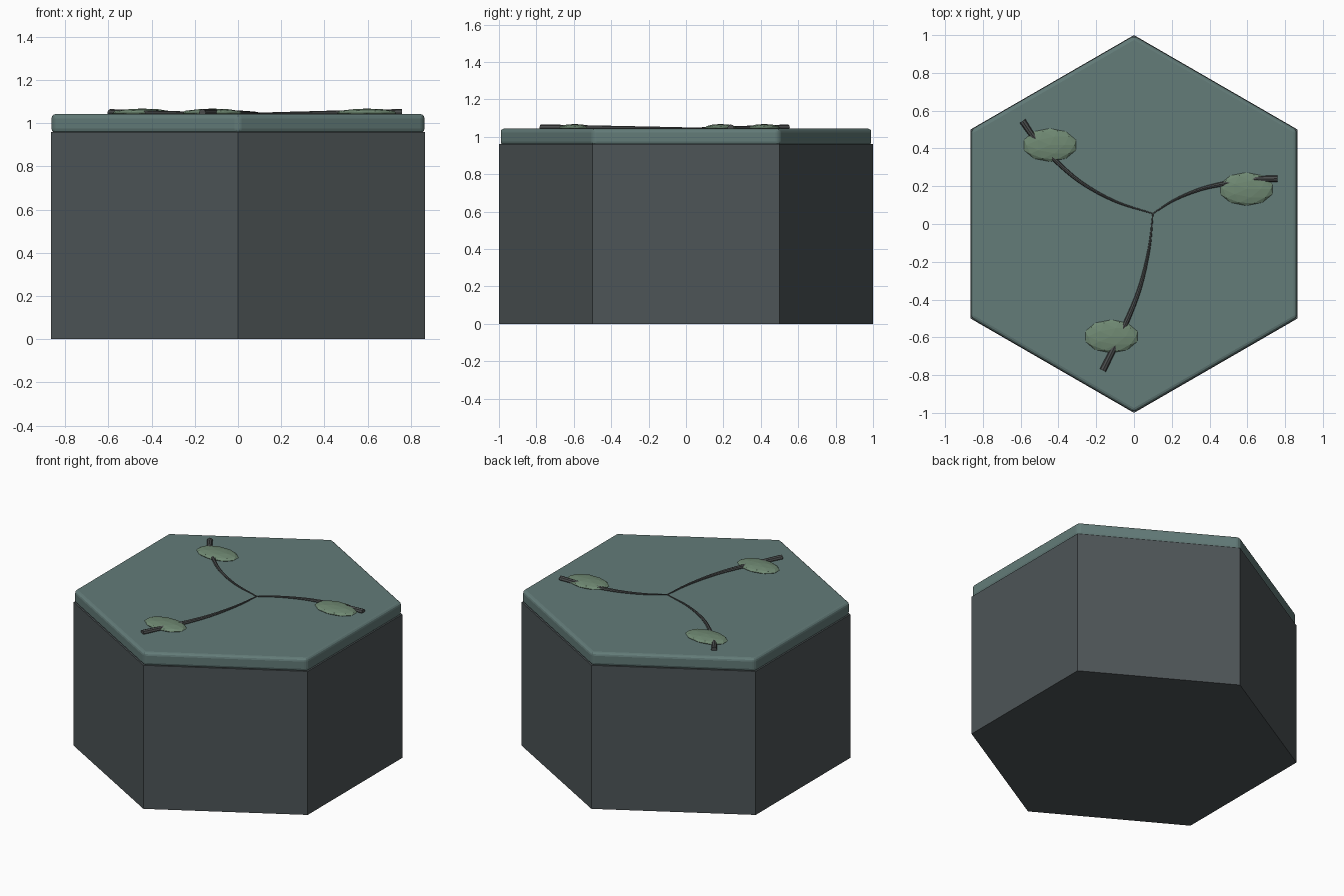
import bpy, bmesh, math
from mathutils import Vector

if "Cube" in bpy.data.objects:
    bpy.data.objects.remove(bpy.data.objects["Cube"])

def material(name, rgb):
    m = bpy.data.materials.new(name)
    m.diffuse_color = (*rgb, 1)
    m.use_nodes = True
    m.node_tree.nodes["Principled BSDF"].inputs["Base Color"].default_value = m.diffuse_color
    return m

STONE = material("stone", (0.075, 0.09, 0.095))
MOSS = material("moss", (0.125, 0.2, 0.19))
LEAF = material("leaf", (0.16, 0.25, 0.17))
STEM = material("stem", (0.07, 0.075, 0.075))

def finish(name, bm, mat):
    bmesh.ops.recalc_face_normals(bm, faces=bm.faces)
    me = bpy.data.meshes.new(name)
    bm.to_mesh(me)
    bm.free()
    me.materials.append(mat)
    ob = bpy.data.objects.new(name, me)
    bpy.context.collection.objects.link(ob)
    return ob

def hexagon(name, radius, z0, z1, mat, bevel=0):
    bm = bmesh.new()
    lo = [bm.verts.new((radius * math.sin(i * math.pi / 3),
                        radius * math.cos(i * math.pi / 3), z0)) for i in range(6)]
    hi = [bm.verts.new((v.co.x, v.co.y, z1)) for v in lo]
    bm.faces.new(lo)
    bm.faces.new(hi)
    for i in range(6):
        j = (i + 1) % 6
        bm.faces.new((lo[i], lo[j], hi[j], hi[i]))
    if bevel:
        bmesh.ops.bevel(bm, geom=bm.edges[:], offset=bevel, segments=3,
                        profile=0.5, affect='EDGES')
    return finish(name, bm, mat)

# Hexagonal block and its rounded cap
hexagon("column_block", 1.0, 0, 0.96, STONE)
hexagon("top_slab", 0.997, 0.955, 1.043, MOSS, 0.02)

# Twig: eight-sided tube along a smooth path, thickening towards its outer end
def twig(name, pts, z_end=1.048):
    pts = [Vector(p) for p in pts]
    ext = [2 * pts[0] - pts[1]] + pts + [2 * pts[-1] - pts[-2]]
    path = []
    for i in range(1, len(ext) - 2):
        a, b, c, d = ext[i - 1:i + 3]
        for k in range(4):
            t = k / 4
            path.append(0.5 * (2 * b + (c - a) * t + (2 * a - 5 * b + 4 * c - d) * t**2
                               + (3 * b - a - 3 * c + d) * t**3))
    path.append(pts[-1])
    n = len(path) - 1
    bm = bmesh.new()
    rings = []
    for i, p in enumerate(path):
        tan = (path[min(i + 1, n)] - path[max(i - 1, 0)]).normalized()
        r = 0.003 + 0.015 * i / n
        z = 1.046 + (z_end - 1.046) * i / n
        rings.append([bm.verts.new((p.x - tan.y * r * math.cos(w),
                                    p.y + tan.x * r * math.cos(w),
                                    z + r * math.sin(w)))
                      for w in (k * math.pi / 4 for k in range(8))])
    for a, b in zip(rings, rings[1:]):
        for k in range(8):
            bm.faces.new((a[k], a[k - 7], b[k - 7], b[k]))
    bm.faces.new(rings[0])
    bm.faces.new(rings[-1])
    finish(name, bm, STEM)

HUB = (0.1, 0.055)
twig("twig_left", [HUB, (-0.1, 0.12), (-0.28, 0.22), (-0.42, 0.34), (-0.53, 0.46), (-0.59, 0.545)])
twig("twig_right", [HUB, (0.21, 0.125), (0.34, 0.18), (0.46, 0.21), (0.62, 0.235), (0.76, 0.24)])
twig("twig_front", [HUB, (0.08, -0.13), (0.03, -0.34), (-0.05, -0.54), (-0.165, -0.775)])

# Leaves: flattened faceted pods
for name, x, y in (("leaf_left", -0.445, 0.418), ("leaf_right", 0.595, 0.185),
                   ("leaf_front", -0.12, -0.595)):
    bm = bmesh.new()
    bmesh.ops.create_icosphere(bm, subdivisions=2, radius=1)
    for v in bm.verts:
        v.co = (x + 0.145 * v.co.x, y + 0.088 * v.co.y, 1.047 + 0.021 * v.co.z)
    finish(name, bm, LEAF)
